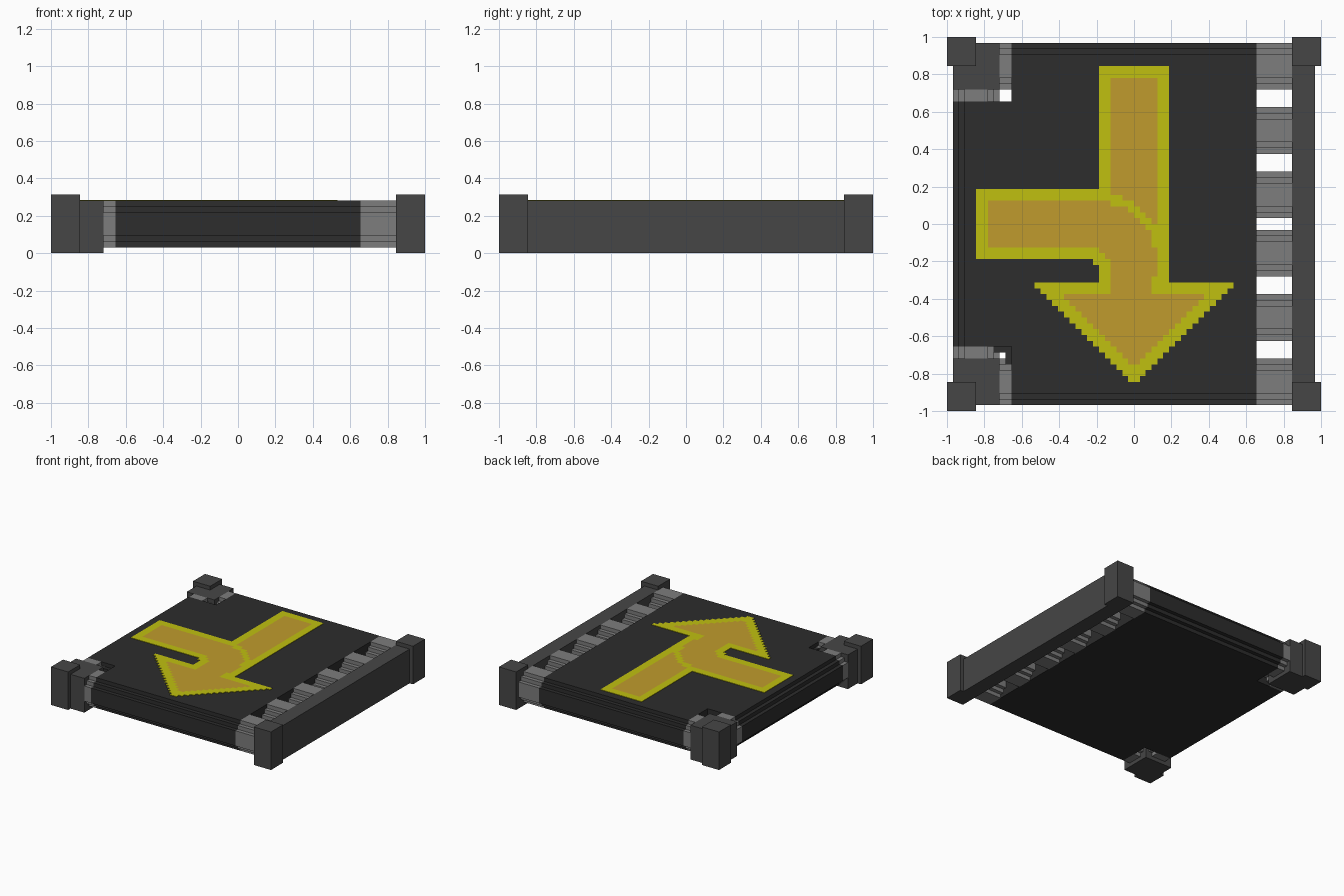
import bpy, bmesh, math
from mathutils import Vector

if "Cube" in bpy.data.objects:
    bpy.data.objects.remove(bpy.data.objects["Cube"])

U = 1 / 32  # block unit: the whole tile is 64 units wide


def material(name, rgb):
    m = bpy.data.materials.new(name)
    m.use_nodes = True
    m.diffuse_color = (*rgb, 1)
    m.node_tree.nodes["Principled BSDF"].inputs["Base Color"].default_value = (*rgb, 1)
    return m


BELT = material("dark rubber", (0.026, 0.026, 0.026))
FRAME = material("frame grey", (0.061, 0.061, 0.061))
ROLLER = material("roller grey", (0.205, 0.205, 0.205))
YELLOW = material("border yellow", (0.53, 0.53, 0.005))
ORANGE = material("arrow orange", (0.53, 0.33, 0.026))


def finish(bm, name, *mats):
    bmesh.ops.recalc_face_normals(bm, faces=bm.faces)
    bmesh.ops.scale(bm, vec=(U, U, U), verts=bm.verts)
    mesh = bpy.data.meshes.new(name)
    bm.to_mesh(mesh)
    bm.free()
    for m in mats:
        mesh.materials.append(m)
    ob = bpy.data.objects.new(name, mesh)
    bpy.context.collection.objects.link(ob)
    return ob


def box(name, mat, x, y, z):
    bm = bmesh.new()
    bmesh.ops.create_cube(bm, size=1)
    for v in bm.verts:
        v.co = [r[0] if c < 0 else r[1] for c, r in zip(v.co, (x, y, z))]
    return finish(bm, name, mat)


def stepped(lo, hi, round_hi=True):
    """Outline with stair-stepped rounded ends between lo and hi, 1 to 9 high."""
    steps = [(2, 1), (2, 2), (1, 2), (1, 3), (0, 3), (0, 7), (1, 7), (1, 8), (2, 8), (2, 9)]
    pts = [(lo + d, z) for d, z in steps]
    if round_hi:
        return pts + [(hi - d, z) for d, z in reversed(steps)]
    return pts + [(hi, 9), (hi, 1)]


def extrude(name, mat, outline, a, b, axis):
    """Sweep an outline from a to b along the x or y axis."""
    bm = bmesh.new()
    place = (lambda h, z: (a, h, z)) if axis == "x" else (lambda h, z: (h, a, z))
    face = bm.faces.new([bm.verts.new(place(h, z)) for h, z in outline])
    out = bmesh.ops.extrude_face_region(bm, geom=[face])["geom"]
    move = Vector((b - a, 0, 0) if axis == "x" else (0, b - a, 0))
    bmesh.ops.translate(bm, vec=move, verts=[g for g in out if isinstance(g, bmesh.types.BMVert)])
    return finish(bm, name, mat)


# Belt: main run front to back, plus the side feed on the right
extrude("belt_main", BELT, stepped(-31, 31), -21, 21, "x")
extrude("belt_side", BELT, stepped(-31, -21, False), -21, 21, "y")
# Small filler pieces in the front inner corner of the belt
box("belt_corner_a", BELT, (-24, -21), (-22, -21), (2, 8))
box("belt_corner_b", BELT, (-22, -21), (-24, -22), (2, 8))

# Rollers showing between the belt and the left rail
for i, y in enumerate((-31, -20, -9, 1, 12, 23)):
    extrude(f"roller_{i + 1}", ROLLER, stepped(y, y + 8), 21, 27, "x")

# Corner posts, corner bearings and roller ends
for side, s in (("front", -1), ("back", 1)):
    ys = sorted((27 * s, 32 * s))
    box(f"post_{side}_left", FRAME, (27, 32), ys, (0, 10))
    box(f"post_{side}_right", FRAME, (-32, -27), ys, (0, 10))
    yb = sorted((23 * s, 31 * s))
    box(f"bearing_{side}", FRAME, (-31, -23), yb, (0, 9))
    extrude(f"roller_end_{side}", ROLLER, stepped(*yb), -23, -21, "x")
    extrude(f"side_roller_end_{side}", ROLLER, stepped(-31, -23), 21 * s, 23 * s, "y")

# Side rail
box("side_rail", FRAME, (27, 31), (-27, 27), (0, 9))


def arrow_color(x, y):
    """None outside the arrow, 0 on its border, 1 on its fill."""
    ax, ay = abs(x), abs(y)
    r = math.hypot(x + 6.5, y + 6.5)
    head = -27 < y < -10 and ax < 17 - math.floor(-10 - y)
    shaft = ax < 6 and -10 < y < 27
    arm = -27 < x < 6 and ay < 6
    fillet = -7 < x < -6 and -7 < y < -6
    if not (head or shaft or arm or fillet):
        return None
    if -24 < y < -12 and ax < 12 - math.floor(-12 - y):
        return 1
    if ax < 4 and y < 25 and (y > 6 or (y > -2 and r > 12)):
        return 1
    # Bend joining the side arm to the head
    if -25 < x < -6 and ay < 4 and not (x > -7 and y < -4):
        return 1
    if -6 < x < 4 and -12 < y < 4 and r < 10.4:
        return 1 if (x > -4 or y > -4 or (r > 1.5 and x + y > -10)) else 0
    return 0


# Painted arrow plate
bm = bmesh.new()
bmesh.ops.create_grid(bm, x_segments=54, y_segments=54, size=27)
for f in list(bm.faces):
    c = f.calc_center_median()
    color = arrow_color(c.x, c.y)
    if color is None:
        bm.faces.remove(f)
    else:
        f.material_index = color
bmesh.ops.delete(bm, geom=[v for v in bm.verts if not v.link_faces], context="VERTS")
bmesh.ops.delete(bm, geom=[e for e in bm.edges if not e.link_faces], context="EDGES")
bmesh.ops.translate(bm, vec=(0, 0, 9), verts=bm.verts)
out = bmesh.ops.extrude_face_region(bm, geom=bm.faces[:])["geom"]
bmesh.ops.translate(bm, vec=(0, 0, 0.12), verts=[g for g in out if isinstance(g, bmesh.types.BMVert)])
bmesh.ops.dissolve_limit(bm, angle_limit=0.01, verts=bm.verts, edges=bm.edges, delimit={"MATERIAL"})
finish(bm, "arrow_marking", YELLOW, ORANGE)
